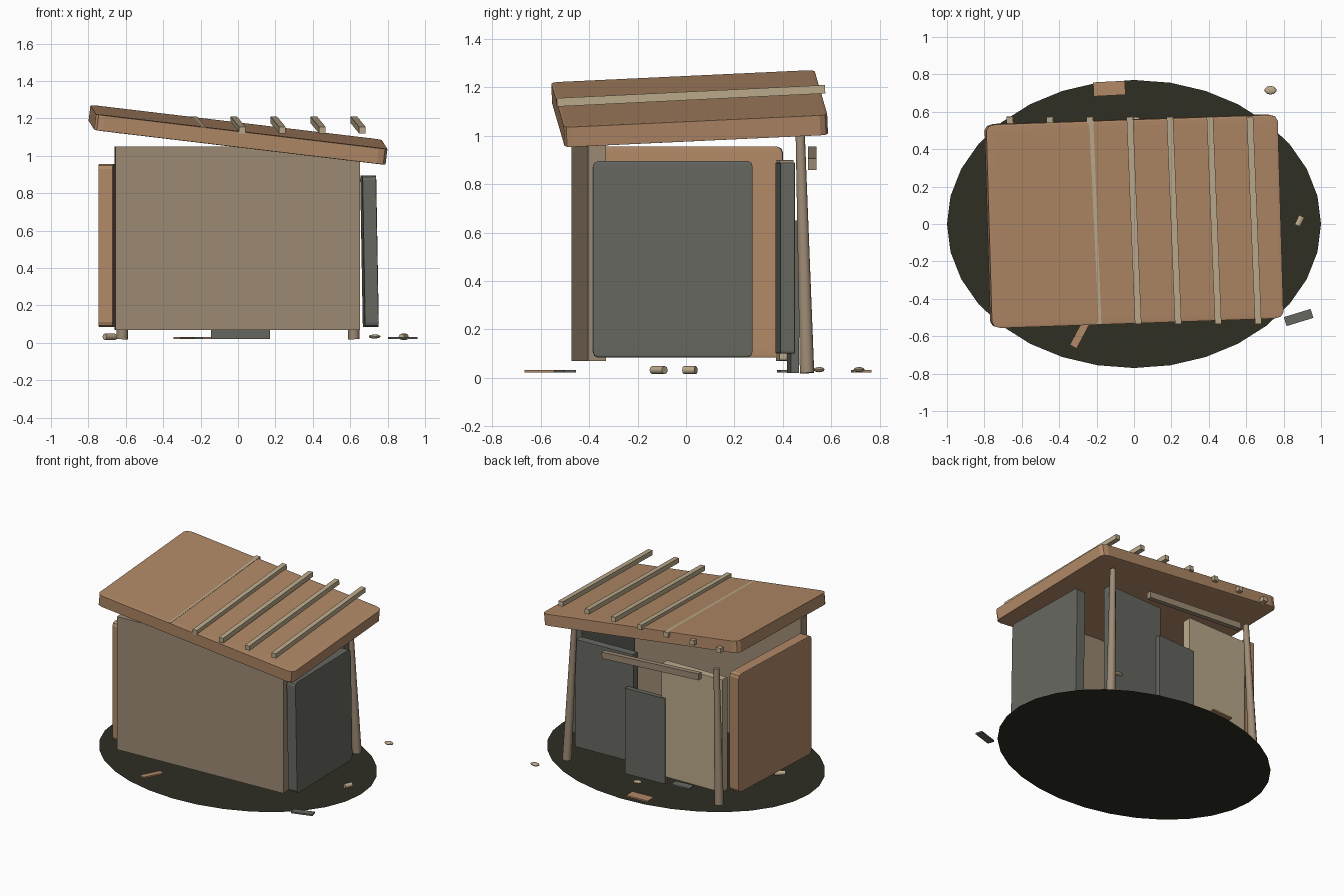
import bpy, bmesh
from math import radians, cos, sin, pi
from mathutils import Vector, Matrix, Euler

default = bpy.data.objects.get("Cube")
if default:
    bpy.data.objects.remove(default, do_unlink=True)


def material(name, srgb):
    linear = [(c / 255 / 12.92) if c < 11 else ((c / 255 + 0.055) / 1.055) ** 2.4 for c in srgb]
    mat = bpy.data.materials.new(name)
    mat.use_nodes = True
    mat.diffuse_color = (*linear, 1)
    bsdf = mat.node_tree.nodes["Principled BSDF"]
    bsdf.inputs["Base Color"].default_value = (*linear, 1)
    bsdf.inputs["Roughness"].default_value = 0.9
    return mat


RUST = material("rust tan", (177, 137, 103))
WOOD = material("weathered brown", (158, 139, 117))
PALE = material("pale wood", (188, 171, 140))
GREY = material("sheet grey", (103, 103, 97))
SOIL = material("dark soil", (46, 46, 36))


def finish(name, bm, mat, loc, rot=(0, 0, 0), smooth=False):
    mesh = bpy.data.meshes.new(name)
    bmesh.ops.recalc_face_normals(bm, faces=bm.faces)
    for face in bm.faces:
        face.smooth = smooth and len(face.verts) == 4
    bm.to_mesh(mesh)
    bm.free()
    mesh.materials.append(mat)
    obj = bpy.data.objects.new(name, mesh)
    obj.location = loc
    obj.rotation_euler = Euler([radians(a) for a in rot])
    bpy.context.collection.objects.link(obj)
    return obj


def box(name, mat, loc, size, rot=(0, 0, 0), bevel=0):
    """Box whose bevel is cut before it is stretched to size."""
    bm = bmesh.new()
    bmesh.ops.create_cube(bm, size=1)
    if bevel:
        bmesh.ops.bevel(bm, geom=bm.edges[:], offset=bevel, segments=2,
                        profile=0.5, affect='EDGES')
    bmesh.ops.scale(bm, vec=size, verts=bm.verts)
    return finish(name, bm, mat, loc, rot)


def rod(name, mat, start, end, r1, r2, sides=10):
    start, end = Vector(start), Vector(end)
    axis = end - start
    bm = bmesh.new()
    bmesh.ops.create_cone(bm, cap_ends=True, segments=sides, radius1=r1,
                          radius2=r2, depth=axis.length)
    turn = axis.to_track_quat('Z', 'Y').to_matrix()
    bmesh.ops.rotate(bm, cent=(0, 0, 0), matrix=turn, verts=bm.verts)
    return finish(name, bm, mat, (start + end) / 2, smooth=True)


def pebble(name, loc, size, yaw):
    bm = bmesh.new()
    bmesh.ops.create_icosphere(bm, subdivisions=2, radius=0.5)
    bmesh.ops.scale(bm, vec=size, verts=bm.verts)
    return finish(name, bm, PALE, loc, (0, 0, yaw))


# Oval ground patch
bm = bmesh.new()
bmesh.ops.create_circle(bm, cap_ends=True, segments=32, radius=1)
bmesh.ops.scale(bm, vec=(1, 0.77, 1), verts=bm.verts)
finish("ground_patch", bm, SOIL, (0, 0, 0))

# Walls
box("front_wall", WOOD, (-0.003, -0.402, 0.56), (1.31, 0.075, 0.98), (0, 0, 3))
box("left_side_wall", RUST, (-0.69, 0, 0.52), (0.08, 0.80, 0.87), (0, 0, -2.5), 0.03)
box("right_side_wall", GREY, (0.703, -0.055, 0.49), (0.075, 0.66, 0.81), (0, -1, 1), 0.03)

# Back panels and the loose door sheet
box("back_grey_panel", GREY, (0.36, 0.41, 0.495), (0.46, 0.06, 0.79), (0, 0, 2.5), 0.015)
box("back_pale_panel", PALE, (-0.355, 0.408, 0.485), (0.49, 0.06, 0.83), (0, 0, 1.5), 0.015)
box("door_sheet", GREY, (0.013, 0.442, 0.335), (0.315, 0.035, 0.63), (0, 0, 3))

# Back posts lean inward
for side, name in ((-1, "left_post"), (1, "right_post")):
    rod(name, WOOD, (side * 0.62, 0.50, 0.02), (side * 0.58, 0.472, 1.0), 0.031, 0.02)

# Crooked beam over the opening
box("lintel_beam", WOOD, (-0.085, 0.522, 0.907), (0.79, 0.035, 0.047), (0, 3.6, 0))

# Tilted roof slab
box("roof_slab", RUST, (0, 0.015, 1.112), (1.57, 1.09, 0.088), (2.7, 6.8, 2), 0.03)

# Level row of battens, partly sunk in the roof
for i in range(7):
    box(f"roof_batten_{i + 1}", PALE, ((i - 3) * 0.214, 0.02, 1.165),
        (0.035, 1.11, 0.035), (2.8, 0, 2.3))

# Scattered planks
for name, mat, x, y, length, width, yaw in (
        ("back_plank", RUST, -0.132, 0.724, 0.17, 0.075, 3),
        ("front_plank", RUST, -0.29, -0.59, 0.15, 0.042, 62),
        ("side_plank", GREY, 0.88, -0.50, 0.15, 0.05, 17),
        ("inner_plank", GREY, -0.26, 0.412, 0.14, 0.06, 5)):
    box(name, mat, (x, y, 0.027), (length, width, 0.011), (0, 0, yaw))

# Scattered stubs and pebbles
for name, x, y, length, yaw in (("left_stub", -0.685, -0.113, 0.075, 42),
                                ("right_stub", 0.886, 0.016, 0.055, 65)):
    step = Vector((cos(radians(yaw)), sin(radians(yaw)), 0)) * length / 2
    mid = Vector((x, y, 0.032))
    rod(name, PALE, mid - step, mid + step, 0.017, 0.017, 8)
pebble("back_pebble", (0.73, 0.715, 0.034), (0.066, 0.046, 0.022), 0)
pebble("door_pebble", (0.01, 0.55, 0.034), (0.06, 0.045, 0.022), 10)
